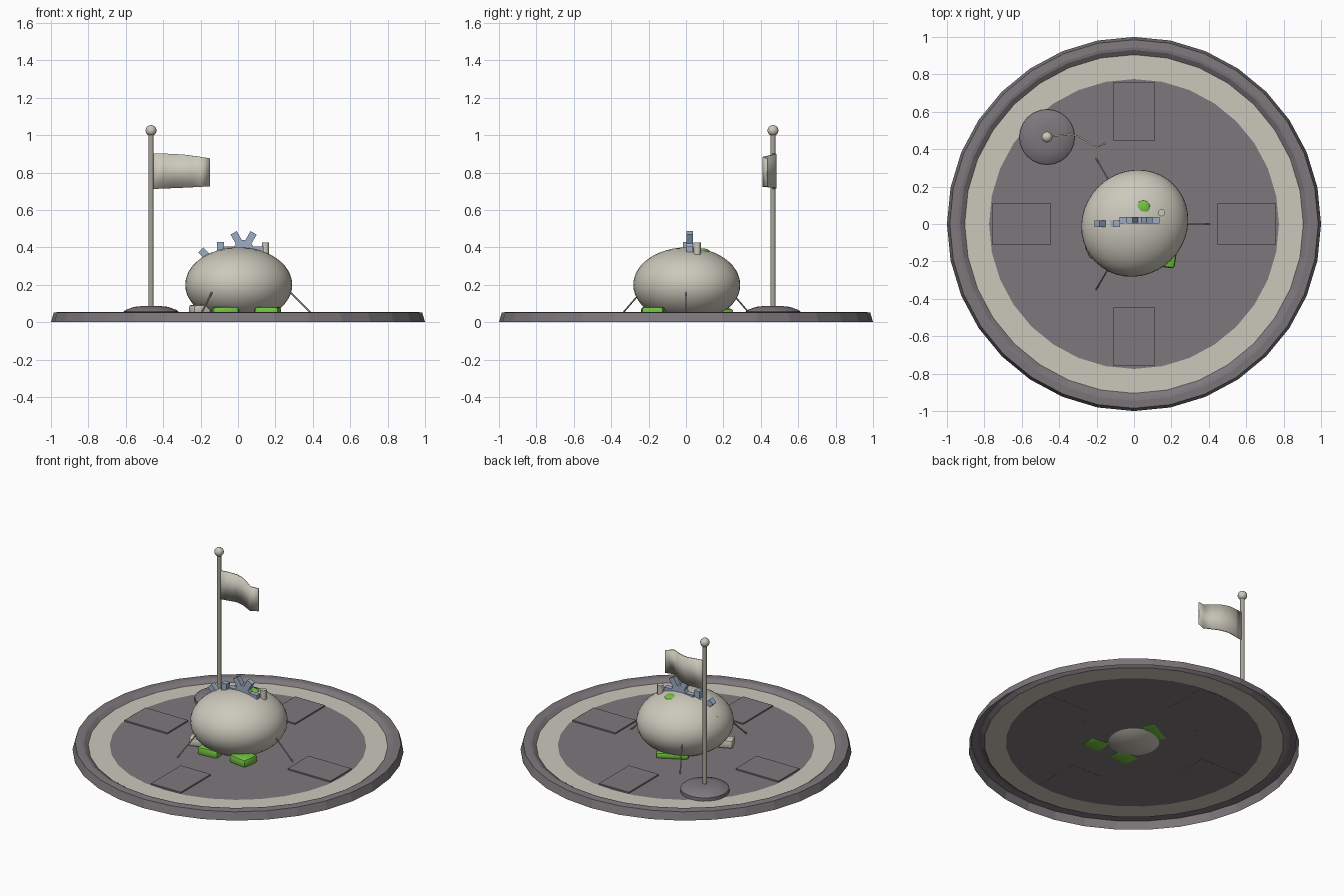
import bpy, bmesh, math
from mathutils import Vector, Matrix

if "Cube" in bpy.data.objects:
    bpy.data.objects.remove(bpy.data.objects["Cube"])


def material(name, rgb):
    m = bpy.data.materials.new(name)
    m.diffuse_color = (*rgb, 1)
    m.use_nodes = True
    m.node_tree.nodes["Principled BSDF"].inputs["Base Color"].default_value = m.diffuse_color
    return m


CREAM = material("cream", (0.60, 0.58, 0.50))
MAUVE = material("mauve_grey", (0.205, 0.185, 0.20))
STEEL = material("pole_grey", (0.40, 0.38, 0.33))
BLUE = material("slate_blue", (0.34, 0.42, 0.56))
GREEN = material("moss_green", (0.17, 0.54, 0.05))
FLOOR = 0.034


def finish(name, bm, mats, smooth=False):
    bmesh.ops.recalc_face_normals(bm, faces=bm.faces)
    me = bpy.data.meshes.new(name)
    bm.to_mesh(me)
    bm.free()
    ob = bpy.data.objects.new(name, me)
    bpy.context.collection.objects.link(ob)
    for m in mats:
        me.materials.append(m)
    if smooth:
        bpy.context.view_layer.objects.active = ob
        ob.select_set(True)
        bpy.ops.object.shade_smooth_by_angle(angle=math.radians(35))
        ob.select_set(False)
    return ob


def lathe(name, profile, sides, mats, bands=None, centre=(0, 0), smooth=False):
    """Revolve (radius, z) points about a vertical axis."""
    bm = bmesh.new()
    rings = []
    for r, z in profile:
        if r == 0:
            rings.append([bm.verts.new((*centre, z))] * sides)
        else:
            rings.append([bm.verts.new((centre[0] + r * math.cos(math.tau * i / sides),
                                        centre[1] + r * math.sin(math.tau * i / sides), z))
                          for i in range(sides)])
    for k, (a, b) in enumerate(zip(rings, rings[1:])):
        for i in range(sides):
            j = (i + 1) % sides
            f = bm.faces.new(list(dict.fromkeys((a[i], a[j], b[j], b[i]))))
            f.material_index = bands[k] if bands else 0
    return finish(name, bm, mats, smooth)


def box(name, loc, size, mat, turn=0, bevel=0):
    bm = bmesh.new()
    bmesh.ops.create_cube(bm, size=1, matrix=Matrix.LocRotScale(
        Vector(loc), Matrix.Rotation(turn, 3, 'Z'), Vector(size)))
    if bevel:
        bmesh.ops.bevel(bm, geom=bm.edges[:], offset=bevel, segments=2,
                        affect='EDGES', profile=0.5)
    return finish(name, bm, [mat], bevel > 0)


def rod(name, a, b, r, mat, sides=8):
    a, b = Vector(a), Vector(b)
    d = b - a
    bm = bmesh.new()
    bmesh.ops.create_cone(bm, cap_ends=True, segments=sides, radius1=r, radius2=r, depth=d.length,
                          matrix=Matrix.Translation((a + b) / 2)
                          @ d.to_track_quat('Z', 'Y').to_matrix().to_4x4())
    return finish(name, bm, [mat], True)


def ball(name, loc, size, mat, turn=0, u=32, v=20):
    bm = bmesh.new()
    bmesh.ops.create_uvsphere(bm, u_segments=u, v_segments=v, radius=1, matrix=Matrix.LocRotScale(
        Vector(loc), Matrix.Rotation(turn, 3, 'Z'), Vector(size)))
    return finish(name, bm, [mat], True)


def gear(name, loc, hub, tip, teeth, thick):
    """Cog in the xz plane, extruded along y."""
    cx, cy, cz = loc
    half = 0.019
    base = math.asin(half / hub)
    outline = []
    for k in range(teeth):
        a = math.tau * k / teeth
        for r, s in ((hub * math.cos(base), -1), (tip, -1), (tip, 1), (hub * math.cos(base), 1)):
            outline.append((cx + r * math.cos(a) - s * half * math.sin(a),
                            cz + r * math.sin(a) + s * half * math.cos(a)))
    bm = bmesh.new()
    face = bm.faces.new([bm.verts.new((x, cy - thick / 2, z)) for x, z in outline])
    ext = bmesh.ops.extrude_face_region(bm, geom=[face])
    bmesh.ops.translate(bm, vec=(0, thick, 0),
                        verts=[g for g in ext['geom'] if isinstance(g, bmesh.types.BMVert)])
    return finish(name, bm, [BLUE])


# Round tray: flared wall, raised rim, pale ring and dark floor, open underneath
lathe("tray", [(1.0, 0), (0.985, 0.052), (0.945, 0.055), (0.93, 0.052), (0.905, FLOOR),
               (0.775, FLOOR), (0, FLOOR)],
      32, [MAUVE, CREAM], bands=[0, 0, 0, 0, 1, 0])

# Four raised floor panels
for k in range(4):
    a = k * math.pi / 2
    box(f"floor_panel_{k + 1}", (0.602 * math.cos(a), 0.602 * math.sin(a), FLOOR + 0.004),
        (0.315, 0.22, 0.010), MAUVE, a)

# Egg-shaped body
ball("body", (0.004, 0.004, 0.2), (0.295, 0.277, 0.2), CREAM, math.radians(45), 40, 24)

# Cogs breaking through the shell
gear("top_gear", (0.03, 0.02, 0.385), 0.055, 0.107, 6, 0.034)
gear("side_gear", (-0.093, 0.002, 0.28), 0.105, 0.150, 8, 0.036)

# Chimney and moss patch on the shell
rod("chimney", (0.147, 0.06, 0.33), (0.147, 0.06, 0.425), 0.019, CREAM, 12)
ball("moss_patch", (0.048, 0.085, 0.377), (0.042, 0.042, 0.018), GREEN, 0, 12, 8)

# Moss clumps and stone under the body
box("moss_left", (-0.07, -0.175, 0.055), (0.14, 0.12, 0.055), GREEN, 0.1, 0.016)
box("moss_right", (0.16, -0.17, 0.055), (0.13, 0.12, 0.055), GREEN, -0.15, 0.016)
box("moss_back", (-0.02, 0.165, 0.052), (0.20, 0.10, 0.04), GREEN, 0.5, 0.014)
box("stone", (-0.205, -0.13, 0.065), (0.10, 0.085, 0.055), CREAM, 0.4, 0.014)

# Three stay rods
for k in range(3):
    a = k * math.tau / 3
    c, s = math.cos(a), math.sin(a)
    rod(f"stay_rod_{k + 1}", (0.27 * c, 0.27 * s, 0.17), (0.405 * c, 0.405 * s, FLOOR),
        0.0045, STEEL, 6)

# Flagpole with domed foot and ball top
P = (-0.465, 0.465)
lathe("pole_foot", [(0.148, FLOOR), (0.148, 0.056), (0.135, 0.066), (0.09, 0.082), (0.05, 0.086),
                    (0, 0.086)], 24, [MAUVE], centre=P, smooth=True)
rod("flagpole", (*P, 0.06), (*P, 1.01), 0.0135, STEEL, 12)
ball("pole_ball", (*P, 1.025), (0.029, 0.029, 0.029), CREAM, 0, 16, 10)

# Waving flag
bm = bmesh.new()
path = [(-0.46, 0.465, 0.902), (-0.40, 0.474, 0.902), (-0.345, 0.48, 0.899), (-0.29, 0.465, 0.896),
        (-0.245, 0.44, 0.89), (-0.20, 0.413, 0.884), (-0.15, 0.432, 0.876)]
cols = [(bm.verts.new((x, y, 0.712 + 0.014 * i / 6)), bm.verts.new((x, y, z)))
        for i, (x, y, z) in enumerate(path)]
for (a, b), (d, c) in zip(cols, cols[1:]):
    bm.faces.new((a, d, c, b))
flag = finish("flag", bm, [CREAM], True)
solid = flag.modifiers.new("thickness", 'SOLIDIFY')
solid.thickness = 0.008
solid.offset = 0
